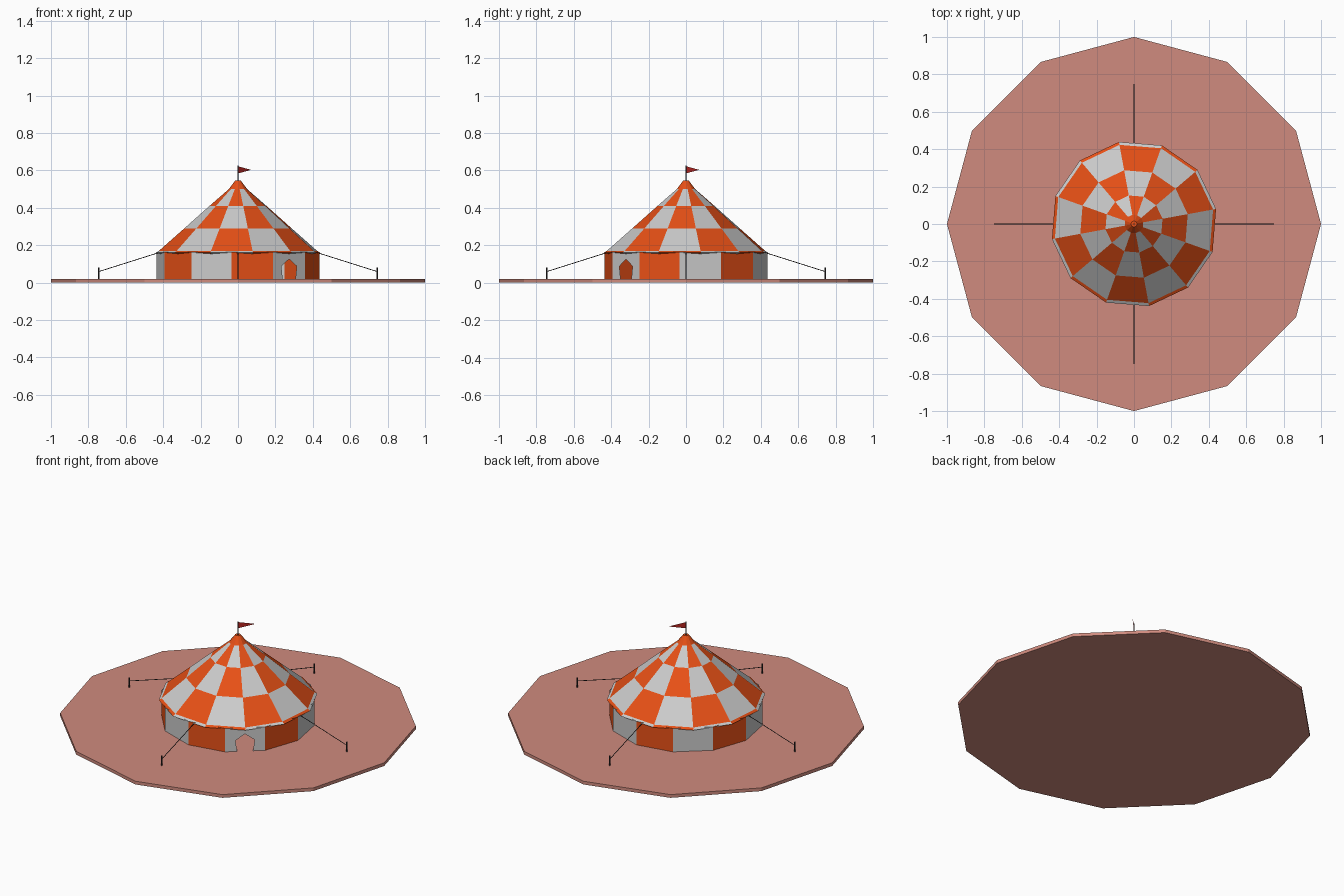
import bpy
from math import cos, sin, radians, pi
from mathutils import Vector

if "Cube" in bpy.data.objects:
    bpy.data.objects.remove(bpy.data.objects["Cube"])

N = 12


def mat(name, rgb):
    m = bpy.data.materials.new(name)
    m.diffuse_color = (*rgb, 1)
    m.use_nodes = True
    m.node_tree.nodes["Principled BSDF"].inputs["Base Color"].default_value = m.diffuse_color
    return m


ORANGE = mat("orange_canvas", (0.80, 0.08, 0.008))
WHITE = mat("pale_canvas", (0.8, 0.8, 0.8))
GROUND = mat("clay", (0.63, 0.26, 0.21))
DARK = mat("dark_metal", (0.03, 0.025, 0.025))
RED = mat("red_cloth", (0.5, 0.02, 0.015))


def make(name, verts, faces, mats, idx=None):
    me = bpy.data.meshes.new(name)
    me.from_pydata(verts, [], faces)
    for m in mats:
        me.materials.append(m)
    for i, p in enumerate(me.polygons):
        p.material_index = idx[i] if idx else 0
    ob = bpy.data.objects.new(name, me)
    bpy.context.collection.objects.link(ob)
    return ob


def polar(r, deg, z):
    return Vector((r * cos(radians(deg)), r * sin(radians(deg)), z))


def rod(name, a, b, r, sides=6):
    a, b = Vector(a), Vector(b)
    d = b - a
    bpy.ops.mesh.primitive_cylinder_add(vertices=sides, radius=r, depth=d.length,
                                        location=(a + b) / 2)
    ob = bpy.context.object
    ob.rotation_euler = d.to_track_quat('Z', 'Y').to_euler()
    ob.name = name
    ob.data.materials.append(mat_for_rods)
    return ob


mat_for_rods = DARK

# Twelve-sided ground slab
gv = [polar(1, 30 * k, z) for z in (0, 0.02) for k in range(N)]
gf = [(k, (k + 1) % N, N + (k + 1) % N, N + k) for k in range(N)]
gf += [tuple(reversed(range(N))), tuple(range(N, 2 * N))]
make("ground", gv, gf, [GROUND])

# Chequered roof with turned-down eave, from the underside up to the tip
profile = [(0.405, 0.150), (0.446, 0.160), (0.430, 0.170), (0.292, 0.29),
           (0.155, 0.41), (0.050, 0.50), (0.016, 0.545)]
A0 = 10.4
rv = [polar(r, A0 + 30 * k, z) for r, z in profile for k in range(N)]
rf, ri = [], []
for j in range(len(profile) - 1):
    for k in range(N):
        n = (k + 1) % N
        rf.append((j * N + k, j * N + n, (j + 1) * N + n, (j + 1) * N + k))
        row = max(j, 1)
        ri.append(0 if row == 5 else (row + k) % 2)
top = (len(profile) - 1) * N
rf.append(tuple(range(top, top + N)))
ri.append(0)
make("roof", rv, rf, [ORANGE, WHITE], ri)

# Striped wall, with a pointed doorway in one panel
wv, wf, wi = [], [], []
W0, WR, ZB, ZT = 25.4, 0.436, 0.02, 0.165
for k in range(N):
    a, b = W0 + 30 * k, W0 + 30 * (k + 1)
    p, q = polar(WR, a, ZB), polar(WR, b, ZB)
    pts = [p]
    if k == 9:
        mid, t = (p + q) / 2, (q - p).normalized()
        for s, z in [(-0.045, ZB), (-0.054, 0.088), (0, 0.126),
                     (0.054, 0.088), (0.045, ZB)]:
            v = mid + t * s
            v.z = z
            pts.append(v)
    pts += [q, polar(WR, b, ZT), polar(WR, a, ZT)]
    wf.append(tuple(range(len(wv), len(wv) + len(pts))))
    wv += pts
    wi.append(k % 2)
make("wall", wv, wf, [ORANGE, WHITE], wi)

# Guy ropes and stakes on the four axes
for k in range(4):
    a = 90 * k
    rod(f"stake_{k + 1}", polar(0.745, a, 0.015), polar(0.745, a, 0.08), 0.004)
    rod(f"rope_{k + 1}", polar(0.425, a, 0.160), polar(0.745, a, 0.059), 0.002)

# Flagpole and diagonal pennant
rod("flagpole", (0, 0, 0.53), (0, 0, 0.625), 0.004, 8)
flag = [(0, 0, 0.622), (0, 0, 0.584), (0.07, 0.07, 0.603)]
make("flag", flag, [(0, 1, 2)], [RED])
